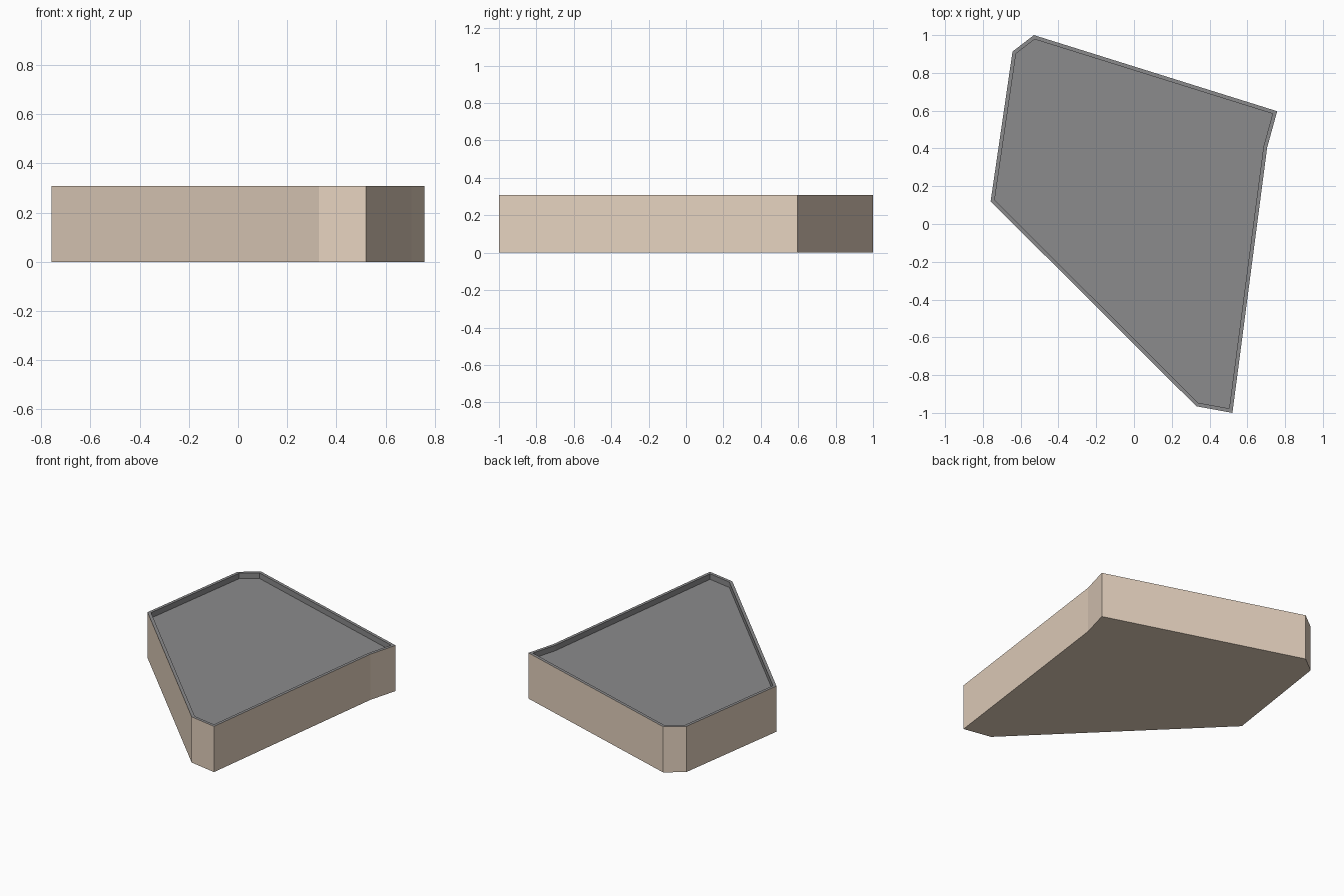
import bpy, bmesh
from mathutils import Vector

if "Cube" in bpy.data.objects:
    bpy.data.objects.remove(bpy.data.objects["Cube"])

HEIGHT, PARAPET, DEPTH = 0.308, 0.02, 0.037

# Building footprint, counter-clockwise
outline = [(-0.53, 1.0), (-0.643, 0.913), (-0.759, 0.12), (0.33, -0.965),
           (0.521, -1.0), (0.705, 0.405), (0.758, 0.597)]


def material(name, rgb):
    m = bpy.data.materials.new(name)
    m.diffuse_color = (*rgb, 1)
    m.use_nodes = True
    m.node_tree.nodes["Principled BSDF"].inputs["Base Color"].default_value = m.diffuse_color
    return m


def extrude(bm, face, dz):
    """Extrude one face vertically, replacing it, and return the new cap."""
    cap = bmesh.ops.extrude_discrete_faces(bm, faces=[face])["faces"][0]
    bmesh.ops.translate(bm, verts=cap.verts[:], vec=Vector((0, 0, dz)))
    return cap


bm = bmesh.new()
# Solid block: outer walls, top cap and underside
base_verts = [bm.verts.new((x, y, 0)) for x, y in outline]
top = extrude(bm, bm.faces.new(base_verts), HEIGHT)
bm.faces.new(base_verts[::-1])

# Parapet rim and sunken roof
bmesh.ops.inset_region(bm, faces=[top], thickness=PARAPET, use_even_offset=True)
extrude(bm, top, -DEPTH)
bmesh.ops.recalc_face_normals(bm, faces=bm.faces[:])

# Grey for rim, inner parapet and roof; tan for outer walls and underside
for f in bm.faces:
    f.material_index = int(min(v.co.z for v in f.verts) > 0.1)

mesh = bpy.data.meshes.new("building_block")
bm.to_mesh(mesh)
bm.free()
mesh.materials.append(material("tan wall", (0.785, 0.645, 0.52)))
mesh.materials.append(material("grey roof", (0.26, 0.26, 0.265)))
obj = bpy.data.objects.new("building_block", mesh)
bpy.context.collection.objects.link(obj)
